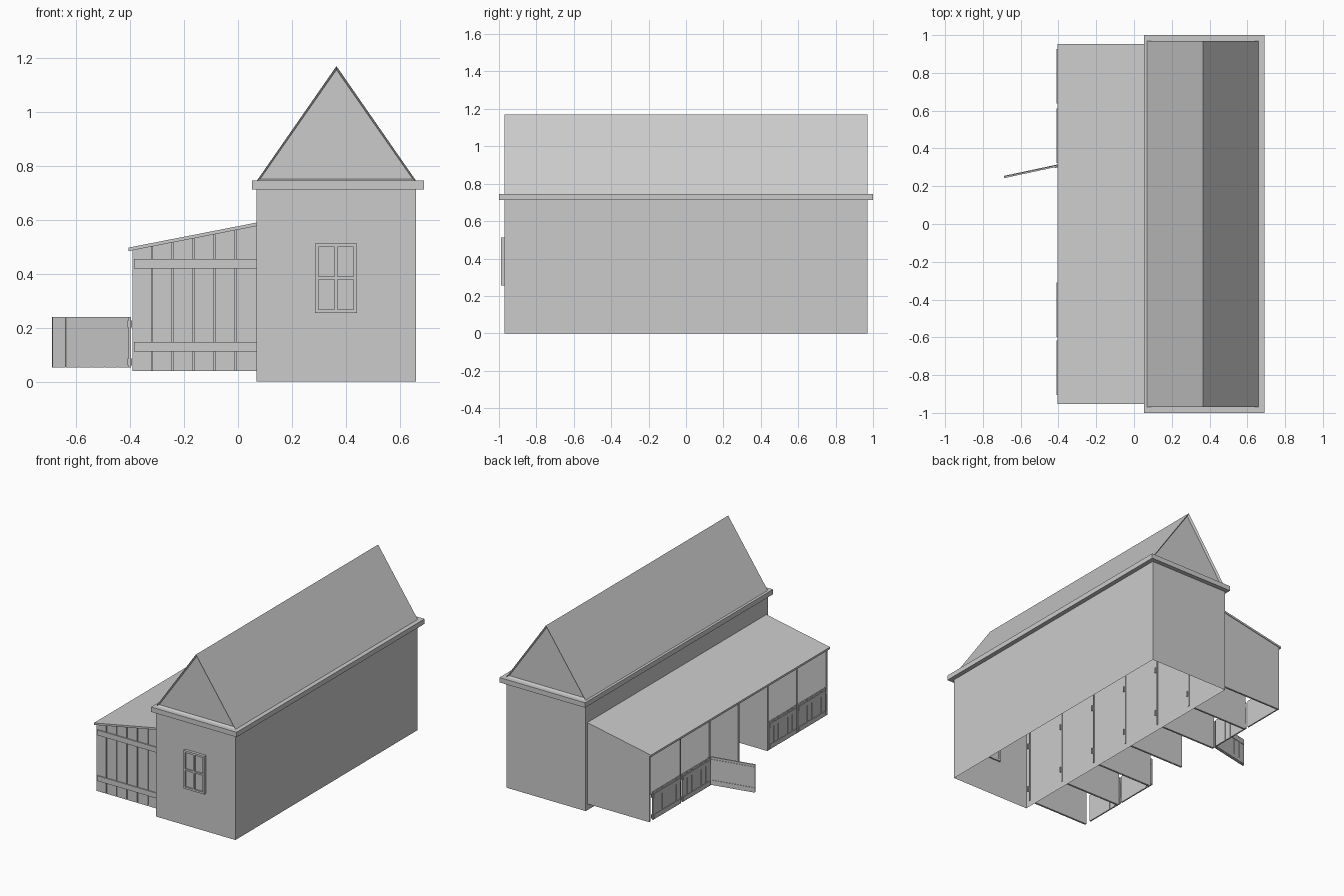
import bpy, bmesh, math
from mathutils import Matrix, Vector

if "Cube" in bpy.data.objects:
    bpy.data.objects.remove(bpy.data.objects["Cube"])


def finish(name, bm):
    bmesh.ops.recalc_face_normals(bm, faces=bm.faces)
    me = bpy.data.meshes.new(name)
    bm.to_mesh(me)
    bm.free()
    ob = bpy.data.objects.new(name, me)
    bpy.context.collection.objects.link(ob)
    return ob


def prism(bm, pts, y0, y1):
    """Extrude an xz profile along y; returns the two end faces."""
    a = [bm.verts.new((x, y0, z)) for x, z in pts]
    b = [bm.verts.new((x, y1, z)) for x, z in pts]
    n = len(pts)
    for i in range(n):
        j = (i + 1) % n
        bm.faces.new((a[i], a[j], b[j], b[i]))
    return [bm.faces.new(a), bm.faces.new(b)]


def box(bm, x0, x1, y0, y1, z0, z1):
    return prism(bm, [(x0, z0), (x1, z0), (x1, z1), (x0, z1)], y0, y1)


# Main building: thin walls, open underneath
bm = bmesh.new()
box(bm, 0.068, 0.66, -0.97, 0.97, 0, 0.72)
bm.normal_update()
bmesh.ops.delete(bm, geom=[f for f in bm.faces if f.calc_center_median().z < 0.001
                           or f.calc_center_median().z > 0.719], context='FACES_ONLY')
finish("main_walls", bm)

# Eave band
bm = bmesh.new()
box(bm, 0.052, 0.69, -1, 1, 0.712, 0.745)
finish("eave_band", bm)

# Gable roof with recessed triangular ends
bm = bmesh.new()
ends = prism(bm, [(0.07, 0.745), (0.66, 0.745), (0.365, 1.17)], -0.97, 0.97)
bmesh.ops.recalc_face_normals(bm, faces=bm.faces)
bmesh.ops.inset_individual(bm, faces=ends, thickness=0.014)
bm.normal_update()
for f in ends:
    s = 1 if f.calc_center_median().y > 0 else -1
    for v in f.verts:
        v.co.y -= s * 0.015
finish("gable_roof", bm)

# Window: frame, glazing bars and glass
bm = bmesh.new()
for x0, x1 in ((0.286, 0.299), (0.358, 0.369), (0.428, 0.441)):
    box(bm, x0, x1, -0.99, -0.96, 0.255, 0.512)
for z0, z1 in ((0.255, 0.268), (0.378, 0.389), (0.499, 0.512)):
    box(bm, 0.286, 0.441, -0.989, -0.961, z0, z1)
finish("window_frame", bm)
bm = bmesh.new()
box(bm, 0.29, 0.437, -0.978, -0.965, 0.26, 0.508)
finish("window_glass", bm)

# Lean-to roof
bm = bmesh.new()
prism(bm, [(-0.406, 0.484), (0.07, 0.577), (0.07, 0.59), (-0.406, 0.497)], -0.953, 0.953)
finish("stall_roof", bm)


# Stall partitions: smooth panel, planks and two battens on the front side
def top(x):
    return 0.488 + (x + 0.406) * 0.195


def slab(bm, x0, x1, y0, y1):
    prism(bm, [(x0, 0.04), (x1, 0.04), (x1, top(x1)), (x0, top(x0))], y0, y1)


edges = [-0.392, -0.317, -0.241, -0.164, -0.086, -0.007, 0.074]
stall_y = [-0.935, -0.62, -0.31, 0.0, 0.31, 0.62, 0.945]
for k, y in enumerate(stall_y):
    bm = bmesh.new()
    slab(bm, edges[0], edges[-1], y - 0.002, y + 0.004)
    for a, b in zip(edges, edges[1:]):
        slab(bm, a, b - 0.004, y - 0.009, y - 0.002)
    for z in (0.112, 0.42):
        box(bm, -0.385, 0.078, y - 0.016, y - 0.009, z, z + 0.035)
    finish(f"stall_partition_{k + 1}", bm)


# Half doors: hinge at the local origin, planks run along local -y, outside is -x
def door(name, y, angle):
    bm = bmesh.new()
    n, w = 6, 0.297
    for i in range(n):
        box(bm, -0.006, 0.003, -w * (i + 1) / n + 0.003, -w * i / n, 0.052, 0.24)
    box(bm, -0.002, 0.002, -w + 0.003, 0, 0.054, 0.238)
    for z in (0.06, 0.2):
        box(bm, -0.009, -0.006, -w + 0.004, -0.004, z, z + 0.026)
        box(bm, 0.003, 0.007, -0.02, 0.004, z, z + 0.026)
    ob = finish(name, bm)
    ob.matrix_world = Matrix.Translation((-0.4, y, 0)) @ Matrix.Rotation(angle, 4, 'Z')


for k, y in enumerate((0.93, 0.615, -0.305, -0.612)):
    door(f"stall_door_{k + 1}", y, 0)
door("stall_door_open", 0.307, math.radians(-78))
